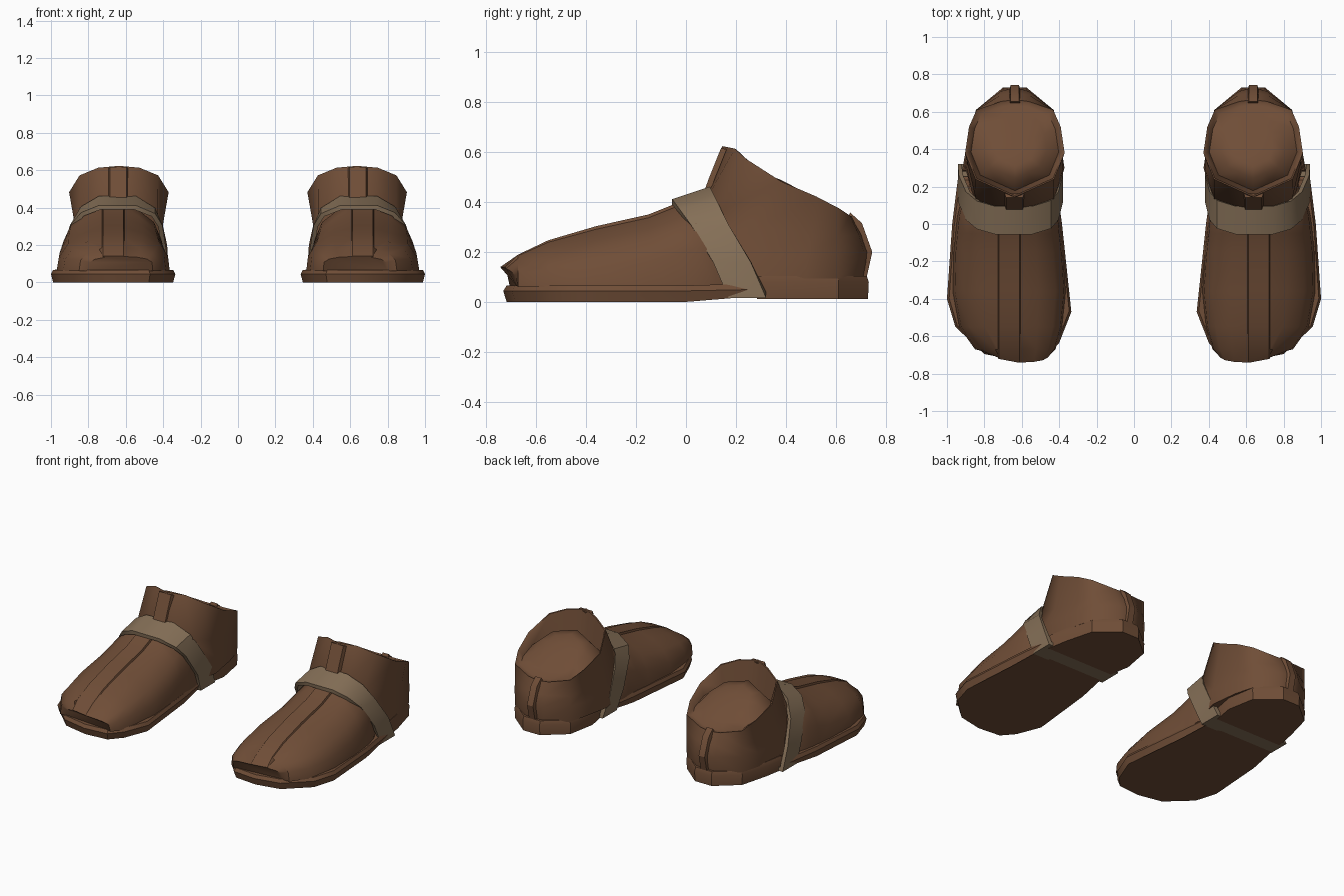
import bpy, bmesh, math
from mathutils import Vector

if "Cube" in bpy.data.objects:
    bpy.data.objects.remove(bpy.data.objects["Cube"])


def material(name, rgb):
    m = bpy.data.materials.new(name)
    m.diffuse_color = (*rgb, 1)
    m.use_nodes = True
    m.node_tree.nodes["Principled BSDF"].inputs["Base Color"].default_value = m.diffuse_color
    return m


LEATHER = material("brown_leather", (0.16, 0.075, 0.038))
STRAP = material("tan_strap", (0.235, 0.16, 0.095))
CX = 0.637  # centre line of one shoe


def loft(name, rings, mat=LEATHER, loop=False, angle=32):
    """Skin closed rings of points, then mirror the part to the other shoe."""
    bm = bmesh.new()
    vr = [[bm.verts.new(p) for p in r] for r in rings]
    n = len(vr[0])
    pairs = list(zip(vr, vr[1:]))
    if loop:
        pairs.append((vr[-1], vr[0]))
    else:
        bm.faces.new(vr[0])
        bm.faces.new(vr[-1])
    for a, b in pairs:
        for i in range(n):
            j = (i + 1) % n
            bm.faces.new((a[i], a[j], b[j], b[i]))
    bmesh.ops.recalc_face_normals(bm, faces=bm.faces)
    me = bpy.data.meshes.new(name)
    bm.to_mesh(me)
    bm.free()
    me.materials.append(mat)
    ob = bpy.data.objects.new(name, me)
    bpy.context.collection.objects.link(ob)
    bpy.ops.object.select_all(action='DESELECT')
    ob.select_set(True)
    bpy.context.view_layer.objects.active = ob
    bpy.ops.object.shade_smooth_by_angle(angle=math.radians(angle))
    mod = ob.modifiers.new("other_shoe", 'MIRROR')
    mod.use_mirror_merge = False
    return ob


def slab(name, outline, levels):
    """Stack of one outline: each level is (z or z rule, inset factor)."""
    cx = sum(p[0] for p in outline) / len(outline)
    cy = sum(p[1] for p in outline) / len(outline)
    loft(name, [[(cx + (x - cx) * s, cy + (y - cy) * s, z(y) if callable(z) else z)
                 for x, y in outline] for z, s in levels])


def seam_strip(name, path, x0, x1, t):
    """Raised strip along a (y, z, outward y, outward z) path."""
    rings = []
    for y, z, ny, nz in path:
        o = (y + ny * t, z + nz * t)
        i = (y - ny * 0.015, z - nz * 0.015)
        rings.append([(x0, *i), (x0 + .008, *o), (x1 - .008, *o), (x1, *i)])
    loft(name, rings)


# Front sole, rising slightly toward the arch
sole = [(.47, -.715), (.63, -.73), (.80, -.695), (.955, -.55), (1.0, -.40), (.972, 0),
        (.94, .255), (.42, .255), (.385, 0), (.335, -.47), (.40, -.635)]
slab("front_sole", sole, [
    (lambda y: max(0, min(.02, (y - .02) * .11)), .965),
    (lambda y: .045 + .02 * max(0, y), 1.0),
    (lambda y: .066 + .03 * max(0, y), .965)])

# Heel block
heel = [(.42, .28), (.395, .42), (.43, .61), (.575, .73), (.70, .73), (.845, .61),
        (.895, .42), (.92, .28)]
slab("heel_block", heel, [(.012, .985), (.08, 1.0), (.105, .96)])

# Forefoot: (u, v) arch with a raised centre strip, swept along stations
arch = [(0, 0), (.015, .32), (.09, .62), (.24, .85), (.41, .95), (.41, 1), (.59, 1),
        (.59, .95), (.75, .84), (.90, .60), (.98, .30), (1, 0)]
strip_x = {4: .608, 5: .612, 6: .722, 7: .726}
# y, inner x, outer x, top z, boxiness exponent
stations = [(-.742, .455, .80, .14, .45), (-.67, .42, .85, .19, .65),
            (-.55, .385, .935, .247, .85), (-.36, .365, .97, .303, 1),
            (-.15, .38, .965, .35, .9), (-.05, .392, .955, .39, .8),
            (.04, .40, .945, .425, .7), (.12, .405, .925, .40, .7),
            (.25, .43, .86, .25, .7)]
rings = []
for k, (y, xa, xb, zt, p) in enumerate(stations):
    ring = []
    for i, (u, v) in enumerate(arch):
        x = strip_x.get(i, xa + (xb - xa) * u)
        # The toe tip leans forward and is skewed toward the inner side
        dy = .03 * (1 - v) + .25 * max(0, x - .64) + .2 * max(0, .50 - x) if k == 0 else 0
        ring.append((x, y + dy, .06 + (zt - .06) * v ** p))
    rings.append(ring)
loft("forefoot", rings)


# Ankle: half rings of (dx, y, z) from front to back, mirrored about the centre line
def full_ring(half):
    right = [(CX + d, y, z) for d, y, z in half]
    left = [(CX - d, y, z) for d, y, z in half[-2:0:-1]]
    return right + left


base = [(0, .10, .08), (.10, .12, .08), (.23, .17, .08), (.265, .30, .09),
        (.238, .48, .095), (.203, .61, .095), (.07, .70, .095), (0, .71, .095)]
bulge = [(0, .09, .25), (.10, .11, .25), (.23, .17, .22), (.258, .30, .20),
         (.238, .48, .19), (.208, .61, .20), (.075, .71, .20), (0, .73, .20)]
neck = [(0, .065, .41), (.10, .075, .40), (.208, .13, .36), (.235, .29, .305),
        (.225, .50, .262), (.205, .61, .265), (.075, .69, .27), (0, .705, .27)]
rim = [(0, .145, .623), (.11, .195, .613), (.21, .24, .572), (.266, .38, .482),
       (.245, .52, .422), (.205, .61, .375), (.075, .655, .345), (0, .665, .34)]


def inside(s, depth):
    """Ring shrunk toward the middle of the opening, sunk below the rim slope."""
    ring = []
    for d, y, _ in rim:
        yn = .42 + (y - .42) * s
        ring.append((d * s, yn, .61 - .52 * (yn - .145) - depth(yn)))
    return ring


# Thin lip, a groove that is deep at the front, then a rounded filling
lip = [(d * .975, .42 + (y - .42) * .975, z - .003) for d, y, z in rim]
groove = inside(.88, lambda y: .012 + .34 * max(0, .58 - y))
dome = inside(.64, lambda y: .012 + .16 * max(0, .42 - y))
upper_dome = inside(.40, lambda y: .003 + .06 * max(0, .42 - y))
crown = inside(.15, lambda y: 0)
loft("ankle_shell", [full_ring(r) for r in (base, bulge, neck, rim, lip, groove, dome,
                                            upper_dome, crown)], angle=52)

# Raised seams at the collar front and the back of the heel
seam_strip("collar_seam", [(.065, .40, -.95, .3), (.102, .50, -.95, .3), (.148, .614, -.95, .3)],
           CX - .05, CX + .055, .008)
seam_strip("heel_seam", [(.65, .345, .4, .9), (.69, .31, .9, .4), (.73, .20, 1, 0),
                         (.705, .09, 1, -.1)], CX - .03, CX + .03, .014)

# Slanted strap wrapping over the instep and under the arch
loop_pts = [(.405, .028), (.392, .15), (.415, .30), (.452, .375), (.55, .425), (.74, .425),
            (.832, .38), (.888, .30), (.925, .16), (.932, .028)]
mid_pt = Vector((.67, .2))
rings = []
for x, z in loop_pts:
    yc = min(.245, .02 + (.425 - z) * .62)
    top = max(0, (z - .30) / .13)
    hw, dz = .075, .026 * top
    out = (Vector((x, z)) - mid_pt).normalized() * .012
    if z < .05:
        out.y = -.012
    rings.append([(x + out.x * sg, yc + side * hw, z + out.y * sg + side * dz)
                  for side, sg in ((-1, 1), (1, 1), (1, -1), (-1, -1))])
loft("strap", rings, STRAP, loop=True)
